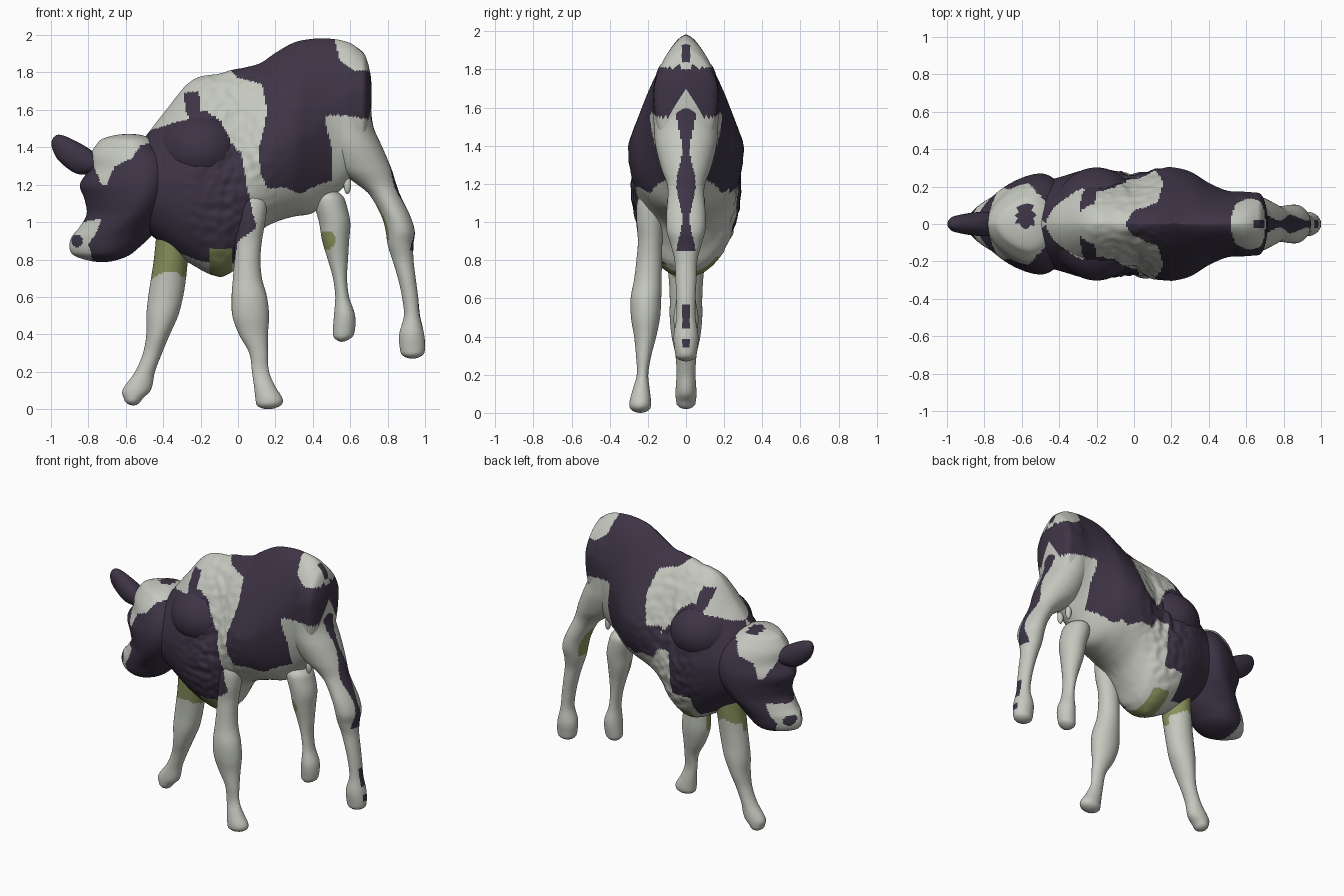
import bpy, bmesh, math
from mathutils import Vector, noise


def material(name, rgb):
    m = bpy.data.materials.new(name)
    m.diffuse_color = (*rgb, 1)
    return m


MATS = [material("pale_hair", (0.56, 0.58, 0.52)),
        material("dark_hair", (0.047, 0.034, 0.060)),
        material("olive_stain", (0.25, 0.29, 0.11))]
WHITE, DARK, OLIVE = 0, 1, 2

# coat patches, outlined in side view (x, z)
RUMP = [(-.05, 1.82), (.0, 1.77), (.13, 1.74), (.155, 1.60), (.14, 1.5), (.11, 1.39), (.12, 1.257),
        (.16, 1.18), (.25, 1.187), (.33, 1.15), (.43, 1.2), (.50, 1.22), (.51, 1.36), (.475, 1.5),
        (.465, 1.57), (.57, 1.57), (.75, 1.54), (.75, 1.81), (.625, 1.81), (.545, 1.86),
        (.50, 2.05), (-.05, 2.05)]
NECK = [(-.52, 1.42), (-.47, 1.49), (-.35, 1.53), (-.26, 1.55), (-.18, 1.6), (-.09, 1.54),
        (-.04, 1.43), (.02, 1.36), (.05, 1.18), (.08, 1.04), (.1, .97), (.0, .9), (-.02, .78),
        (-.2, .79), (-.3, .83), (-.65, .7), (-.65, 1.42)]
FINGER = [(-.29, 1.69), (-.21, 1.70), (-.2, 1.58), (-.25, 1.53), (-.28, 1.6)]
FOREHEAD = [(-.79, 1.38), (-.77, 1.3), (-.73, 1.2), (-.70, 1.2), (-.66, 1.3), (-.57, 1.34),
            (-.52, 1.41), (-.44, 1.43), (-.44, 1.6), (-.8, 1.6)]
MUZZLE = [(-.95, .94), (-.83, 1.0), (-.73, 1.02), (-.76, .94), (-.80, .88), (-.78, .81),
          (-.78, .70), (-.95, .70)]


def inside(x, z, poly):
    hit = False
    for (x0, z0), (x1, z1) in zip(poly, poly[1:] + poly[:1]):
        if (z0 > z) != (z1 > z) and x < (x1 - x0) * (z - z0) / (z1 - z0) + x0:
            hit = not hit
    return hit


def body_colour(c, n):
    if -.15 < c.x < -.03 and c.z < (.82 if c.y > 0 else .86):
        return OLIVE
    if inside(c.x, c.z, NECK):
        bare = c.y > 0 and (c.x > -.06 and c.z < 1.25 or c.x > -.2 and c.z < .95)
        return WHITE if bare else DARK
    if c.x > .6 and abs(c.y) < .022 and 1.82 < c.z < 1.93:
        return DARK
    if c.x > .5 and n.x > .3 and c.z < 1.7 - 1.6 * abs(c.y):
        return WHITE
    x = c.x + (.09 if c.y > 0 and c.z < 1.4 and c.x < .3 else 0)
    return DARK if inside(x, c.z, RUMP) or inside(c.x, c.z, FINGER) else WHITE


def head_colour(c, n):
    if math.hypot((c.x + .86) / .03, (c.z - .90) / .035) < 1:
        return DARK
    if c.z > 1.4 and math.hypot((c.x + .58) / .05, (c.y - .04) / .07) < 1:
        return DARK
    return WHITE if inside(c.x, c.z, FOREHEAD) or inside(c.x, c.z, MUZZLE) else DARK


def hind_colour(c, n):
    y = abs(c.y)
    if n.x > .5 and (.85 < c.z < 1.6 and y < .035 + .015 * math.sin(c.z * 17)
                     or .44 < c.z < .57 and y < .02 or .34 < c.z < .39 and y < .02):
        return DARK
    if n.x < -.85 and .9 < c.z < 1.17:
        return OLIVE
    return body_colour(c, n)


def inner_hind_colour(c, n):
    return OLIVE if c.y < 0 and math.hypot((c.x - .475) / .045, (c.z - .905) / .05) < 1 else WHITE


def front_colour(c, n):
    return OLIVE if c.z > (.77 if c.y > .02 else .72) + .02 * math.sin(c.x * 30) else WHITE


def finish(name, bm, colour):
    bmesh.ops.remove_doubles(bm, verts=bm.verts, dist=1e-5)
    bmesh.ops.recalc_face_normals(bm, faces=bm.faces)
    for f in bm.faces:
        f.smooth = True
        f.material_index = colour(f.calc_center_median(), f.normal)
    me = bpy.data.meshes.new(name)
    bm.to_mesh(me)
    bm.free()
    for m in MATS:
        me.materials.append(m)
    ob = bpy.data.objects.new(name, me)
    bpy.context.collection.objects.link(ob)
    return ob


def sample(rows, t):
    """Smooth curve through rows whose first entry is the position t."""
    i = max(k for k in range(len(rows) - 1) if k == 0 or rows[k][0] <= t)
    a, b = rows[i], rows[i + 1]
    p, q = rows[max(i - 1, 0)], rows[min(i + 2, len(rows) - 1)]
    h = b[0] - a[0]
    s = (t - a[0]) / h
    out = []
    for k in range(1, len(a)):
        m0 = (b[k] - p[k]) / (b[0] - p[0]) * h
        m1 = (q[k] - a[k]) / (q[0] - a[0]) * h
        out.append((2*s**3 - 3*s*s + 1) * a[k] + (s**3 - 2*s*s + s) * m0
                   + (3*s*s - 2*s**3) * b[k] + (s**3 - s*s) * m1)
    return out


def loft(name, axis, rows, colour, n=64, step=.012, p=lambda t: (2, 2), ends=(.03, .03), rough=0):
    """Rows are (position, low, high, widest, centre y, half width)."""
    bm = bmesh.new()
    t0, t1 = rows[0][0], rows[-1][0]
    count = int((t1 - t0) / step)
    # extra sections close to both ends keep the caps round
    ts = sorted({t0 + (t1 - t0) * i / count for i in range(count + 1)}
                | {t0 + .001, t0 + .004, t1 - .001, t1 - .004})
    rings = []
    for t in ts:
        lo, hi, mid, yc, hw = sample(rows, t)
        k = 1
        for d, r in ((t - t0, ends[0]), (t1 - t, ends[1])):
            if d < r:
                k *= math.sqrt(max(0, 1 - (1 - d / r) ** 2))
        ring = []
        for j in range(n):
            a = 2 * math.pi * j / n
            c, s = math.cos(a), math.sin(a)
            e = 2 / p(t)[1 if s > 0 else 0]
            u = math.copysign(abs(c) ** e, c) * hw * k
            v = mid + abs(s) ** e * k * (hi - mid if s > 0 else lo - mid)
            ring.append(bm.verts.new((t, yc + u, v) if axis == 'x' else (v, yc + u, t)))
        rings.append(ring)
    for r0, r1 in zip(rings, rings[1:]):
        for j in range(n):
            bm.faces.new((r0[j], r0[j - 1], r1[j - 1], r1[j]))
    if rough:  # wrinkled hide around the shoulder
        for v in bm.verts:
            w = max(0, 1 - abs(v.co.x + .05) / .3)
            v.co += Vector((0, v.co.y, .1)) * noise.noise(v.co * 22) * rough * w
    return finish(name, bm, colour)


def leg(name, rows, colour, **kw):
    loft(name, 'z', [(z, a, b, (a + b) / 2, y, w) for z, a, b, y, w in rows], colour, **kw)


def ellipsoid(name, centre, radii, colour, seg=96):
    bm = bmesh.new()
    bmesh.ops.create_uvsphere(bm, u_segments=seg, v_segments=seg // 2, radius=1)
    for v in bm.verts:
        v.co = Vector(centre) + Vector([a * b for a, b in zip(v.co, radii)])
    finish(name, bm, colour)


# torso, from brisket to rump, with a sharper spine above the ribs
loft("torso", 'x', [
    (-.62, 1.02, 1.34, 1.2, 0, .18), (-.52, .97, 1.43, 1.2, 0, .215), (-.40, .88, 1.58, 1.21, 0, .25),
    (-.25, .775, 1.755, 1.2, 0, .288), (-.10, .71, 1.795, 1.18, 0, .28), (0, .76, 1.82, 1.2, 0, .268),
    (.05, .85, 1.83, 1.28, 0, .275), (.12, .95, 1.85, 1.35, 0, .295), (.2, 1.0, 1.905, 1.39, 0, .303),
    (.3, 1.03, 1.96, 1.41, 0, .28), (.4, 1.05, 1.98, 1.48, 0, .22), (.5, 1.13, 1.98, 1.6, 0, .178),
    (.6, 1.22, 1.957, 1.68, 0, .172), (.68, 1.32, 1.90, 1.7, 0, .165), (.715, 1.38, 1.87, 1.7, 0, .16)],
    body_colour, n=220, step=.0085, ends=(.06, .05), rough=.06,
    p=lambda t: (2, 1.6 - .33 * math.exp(-((t - .2) / .16) ** 2)))

# bulging shoulder fold
ellipsoid("shoulder", (-.2, 0, 1.385), (.25, .302, .225), body_colour, 144)

# head, sliced from chin to poll
loft("head", 'z', [
    (.786, -.86, -.62, -.72, 0, .11), (.855, -.90, -.54, -.69, 0, .15), (.92, -.89, -.47, -.66, 0, .175),
    (.97, -.85, -.44, -.62, 0, .20), (1.04, -.81, -.40, -.56, 0, .235), (1.12, -.82, -.36, -.52, 0, .262),
    (1.2, -.845, -.34, -.50, 0, .27), (1.28, -.80, -.335, -.50, 0, .255), (1.36, -.79, -.36, -.52, 0, .215),
    (1.43, -.745, -.44, -.56, 0, .15), (1.472, -.70, -.48, -.58, 0, .11)],
    head_colour, n=180, step=.0085, p=lambda t: (1.6, 2), ends=(.05, .035))

# single ear, pointing forward from the brow
loft("ear", 'x', [
    (-.998, 1.38, 1.46, 1.42, 0, .03), (-.95, 1.32, 1.467, 1.40, 0, .045), (-.87, 1.262, 1.435, 1.35, 0, .06),
    (-.80, 1.255, 1.395, 1.32, 0, .065), (-.74, 1.27, 1.35, 1.31, 0, .06)],
    lambda c, n: DARK, n=48, ends=(.03, .03))

# legs: (height, front edge, back edge, centre y, half width)
leg("front_leg_forward", [
    (.02, -.60, -.52, 0, .045), (.05, -.608, -.515, 0, .05), (.1, -.618, -.467, 0, .055),
    (.2, -.55, -.444, 0, .05), (.3, -.508, -.406, 0, .055), (.4, -.49, -.364, 0, .075), (.5, -.49, -.32, 0, .085),
    (.6, -.48, -.294, 0, .085), (.7, -.465, -.278, 0, .09), (.8, -.45, -.268, 0, .10), (1.0, -.43, -.25, 0, .12)],
    front_colour)
leg("front_leg_near", [
    (0, .10, .225, -.24, .05), (.05, .094, .24, -.24, .057), (.12, .086, .20, -.235, .045),
    (.2, .075, .166, -.228, .03), (.3, .06, .16, -.222, .04), (.4, .005, .16, -.214, .058),
    (.5, -.03, .166, -.212, .076), (.6, -.034, .155, -.21, .08), (.7, -.027, .128, -.20, .072),
    (.8, -.02, .12, -.193, .067), (.9, -.016, .128, -.188, .064), (1.0, -.005, .145, -.19, .07),
    (1.2, .0, .17, -.19, .07)], body_colour, ends=(.03, .15))
leg("hind_leg_back", [
    (.27, .88, .985, 0, .05), (.32, .866, 1.0, 0, .058), (.4, .862, .995, 0, .065), (.5, .887, .973, 0, .05),
    (.6, .877, .963, 0, .05), (.7, .855, .95, 0, .055), (.8, .825, .938, 0, .06), (.88, .80, .938, 0, .08),
    (.95, .79, .945, 0, .1), (1.03, .768, .922, 0, .103), (1.15, .70, .865, 0, .095), (1.2, .64, .847, 0, .10),
    (1.28, .53, .822, 0, .13), (1.4, .46, .772, 0, .16), (1.5, .44, .727, 0, .168), (1.6, .44, .712, 0, .17),
    (1.78, .46, .71, 0, .155), (1.88, .48, .68, 0, .10)], hind_colour, n=100, step=.009, ends=(.03, .06))
leg("hind_leg_inner", [
    (.36, .52, .59, 0, .045), (.4, .508, .62, 0, .055), (.5, .513, .626, 0, .065), (.6, .52, .594, 0, .05),
    (.7, .508, .583, 0, .05), (.8, .48, .588, 0, .06), (.9, .45, .594, 0, .08), (1.0, .433, .60, 0, .095),
    (1.1, .406, .578, 0, .10), (1.18, .40, .55, 0, .09)], inner_hind_colour, ends=(.03, .06))

# teats under the flank
for side, y in (("left", -.04), ("right", .04)):
    ellipsoid("teat_" + side, (.585, y, 1.20), (.02, .02, .05), lambda c, n: WHITE, 20)
